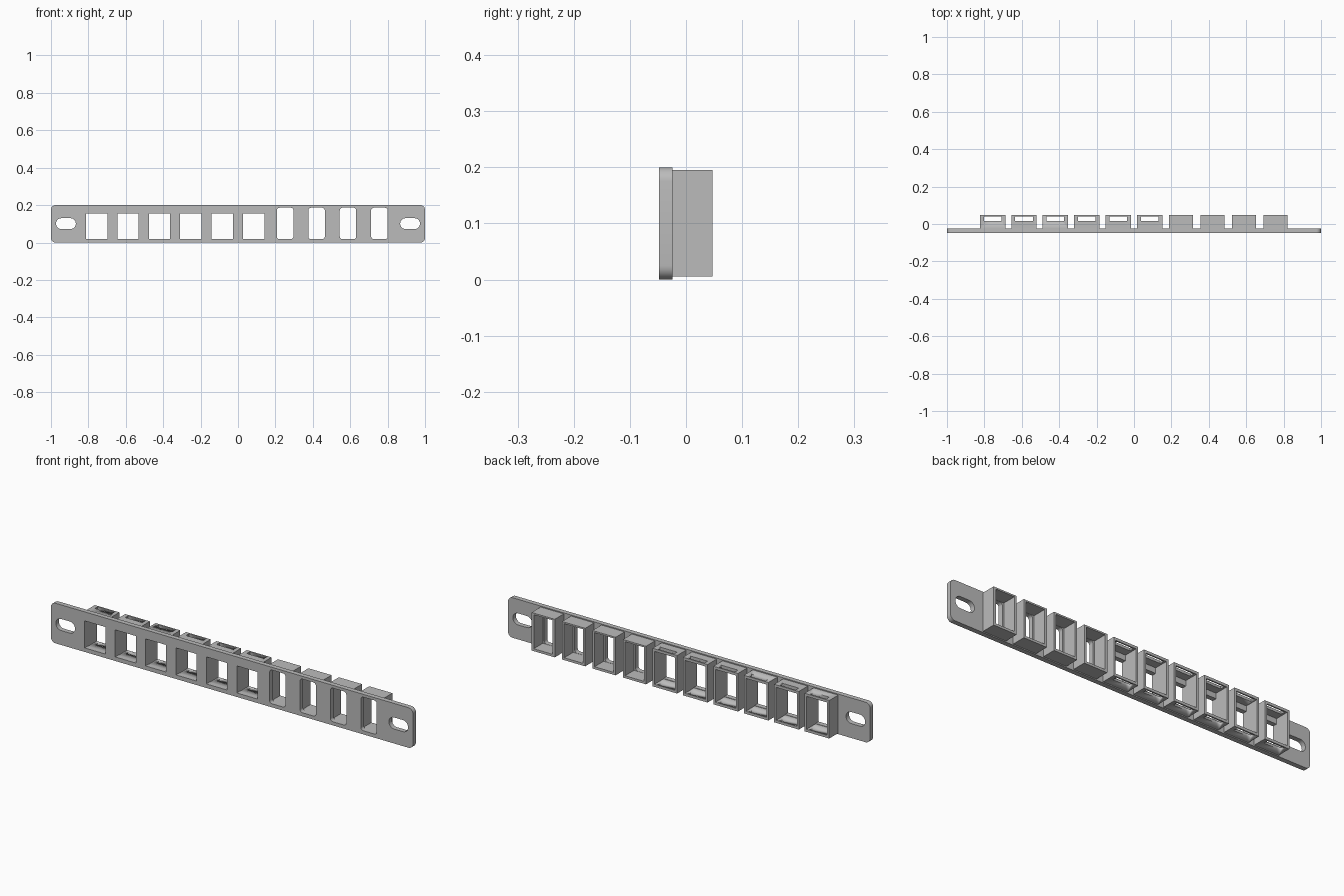
import bpy, bmesh, math
from mathutils import Matrix

if "Cube" in bpy.data.objects:
    bpy.data.objects.remove(bpy.data.objects["Cube"])

grey = bpy.data.materials.new("light_grey")
grey.diffuse_color = (0.5, 0.5, 0.5, 1)
grey.use_nodes = True
grey.node_tree.nodes["Principled BSDF"].inputs["Base Color"].default_value = grey.diffuse_color

FRONT, PLATE_BACK, BACK = -0.048, -0.024, 0.047


def rounded(cx, z0, z1, width, r=0.0, steps=6):
    """Outline of a rectangle in the x-z plane with rounded corners."""
    x0, x1 = cx - width / 2, cx + width / 2
    if r == 0:
        return [(x1, z1), (x0, z1), (x0, z0), (x1, z0)]
    pts = []
    corners = [(x1 - r, z1 - r), (x0 + r, z1 - r), (x0 + r, z0 + r), (x1 - r, z0 + r)]
    for k, (x, z) in enumerate(corners):
        for i in range(steps + 1):
            a = math.pi / 2 * (k + i / steps)
            pts.append((x + r * math.cos(a), z + r * math.sin(a)))
    return pts


def extrude(name, outlines, y0, y1):
    """Fill the first outline, with the rest as holes, and extrude along y."""
    cu = bpy.data.curves.new(name, 'CURVE')
    cu.dimensions = '2D'
    cu.fill_mode = 'BOTH'
    cu.extrude = (y1 - y0) / 2
    for pts in outlines:
        sp = cu.splines.new('POLY')
        sp.points.add(len(pts) - 1)
        for p, (x, z) in zip(sp.points, pts):
            p.co = (x, z, 0, 1)
        sp.use_cyclic_u = True
    ob = bpy.data.objects.new(name, cu)
    bpy.context.collection.objects.link(ob)
    bpy.ops.object.select_all(action='DESELECT')
    ob.select_set(True)
    bpy.context.view_layer.objects.active = ob
    bpy.ops.object.convert(target='MESH')
    ob = bpy.context.object
    bm = bmesh.new()
    bm.from_mesh(ob.data)
    bm.transform(Matrix.Translation((0, (y0 + y1) / 2, 0)) @ Matrix.Rotation(math.pi / 2, 4, 'X'))
    bmesh.ops.remove_doubles(bm, verts=bm.verts, dist=1e-5)
    bmesh.ops.recalc_face_normals(bm, faces=bm.faces)
    bm.to_mesh(ob.data)
    bm.free()
    ob.data.materials.clear()
    ob.data.materials.append(grey)
    bpy.ops.object.shade_smooth_by_angle(angle=math.radians(30))
    return ob


centres = [-0.756 + 0.168 * i for i in range(10)]
jacks, bays = centres[:6], centres[6:]

# Face plate with jack windows, bay windows and mounting slots
holes = [rounded(x, 0.02, 0.155, 0.114) for x in jacks]
holes += [rounded(x, 0.018, 0.186, 0.088, 0.014) for x in bays]
holes += [rounded(s * 0.92, 0.072, 0.13, 0.106, 0.0285) for s in (-1, 1)]
extrude("face_plate", [rounded(0, 0, 0.2, 2, 0.025)] + holes, FRONT, PLATE_BACK)

# Jack housings, with latch slots through the top and bottom walls
for i, x in enumerate(jacks):
    housing = extrude(f"jack_housing_{i + 1}",
                      [rounded(x, 0.005, 0.195, 0.136), rounded(x, 0.018, 0.182, 0.114)],
                      PLATE_BACK, BACK)
    cutter = extrude(f"latch_cutter_{i + 1}", [rounded(x, -0.1, 0.3, 0.094)], 0.017, 0.04)
    cutter.hide_render = True
    cutter.hide_set(True)
    mod = housing.modifiers.new("latch_slots", 'BOOLEAN')
    mod.operation = 'DIFFERENCE'
    mod.solver = 'EXACT'
    mod.object = cutter

# Plain open housings behind the bay windows
for i, x in enumerate(bays):
    extrude(f"bay_housing_{i + 1}",
            [rounded(x, 0.005, 0.195, 0.128), rounded(x, 0.017, 0.187, 0.104)],
            PLATE_BACK, BACK)
